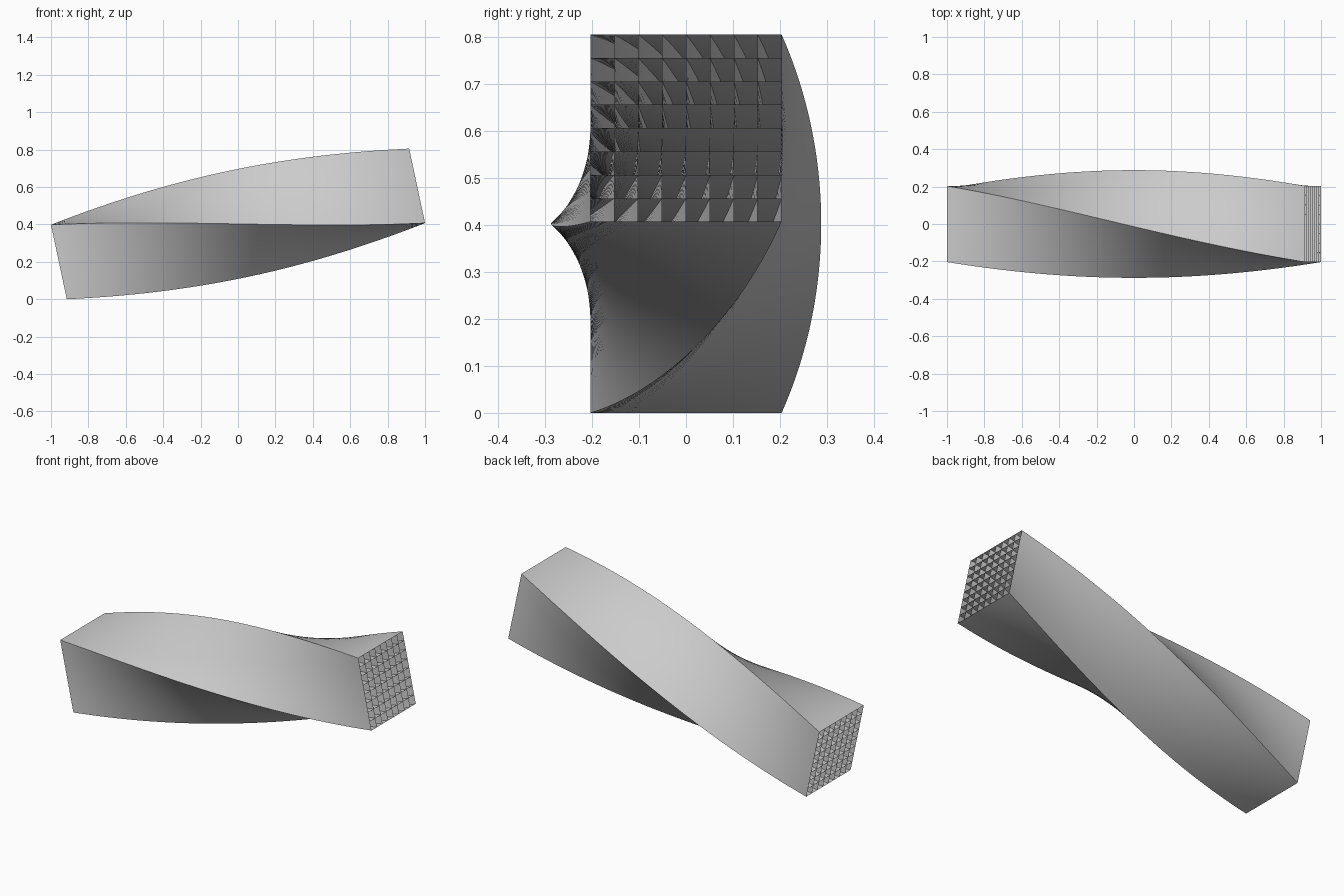
import bpy, bmesh, math
from mathutils import Matrix, Vector

if "Cube" in bpy.data.objects:
    bpy.data.objects.remove(bpy.data.objects["Cube"])

LENGTH, SIDE, CELLS, SEGS = 1.958, 0.407, 8, 64
TILT, TWIST = math.radians(12), math.radians(90)
PLACE = Matrix.Translation((0, 0, 0.4025)) @ Matrix.Rotation(-TILT, 4, 'Y')


def twisted(t, a, b):
    """Point of the square section (a, b in -0.5..0.5) at fraction t along the bar."""
    spin = Matrix.Rotation(TWIST * t, 3, 'X')
    return PLACE @ (spin @ Vector((LENGTH * (t - 0.5), a * SIDE, b * SIDE)))


def wall(bm, section, flip):
    """Sweep one straight line of section points along the twist."""
    rows = [[bm.verts.new(twisted(i / SEGS, a, b)) for a, b in section]
            for i in range(SEGS + 1)]
    for r0, r1 in zip(rows, rows[1:]):
        for j in range(len(section) - 1):
            quad = [r0[j], r1[j], r1[j + 1], r0[j + 1]]
            bm.faces.new(quad[::-1] if flip else quad)


def make_object(name, indices):
    bm = bmesh.new()
    steps = [k / CELLS - 0.5 for k in range(CELLS + 1)]
    for k in indices:
        c = steps[k]
        wall(bm, [(s, c) for s in steps], c < 0)    # flat walls
        wall(bm, [(c, s) for s in steps], c > 0)    # upright walls
    mesh = bpy.data.meshes.new(name)
    bm.to_mesh(mesh)
    bm.free()
    for p in mesh.polygons:
        p.use_smooth = True
    ob = bpy.data.objects.new(name, mesh)
    bpy.context.collection.objects.link(ob)


# outer skin of the twisted bar, open at both ends
make_object("outer_skin", (0, CELLS))
# inner partitions forming an 8 x 8 bundle of square channels
make_object("channel_walls", range(1, CELLS))
